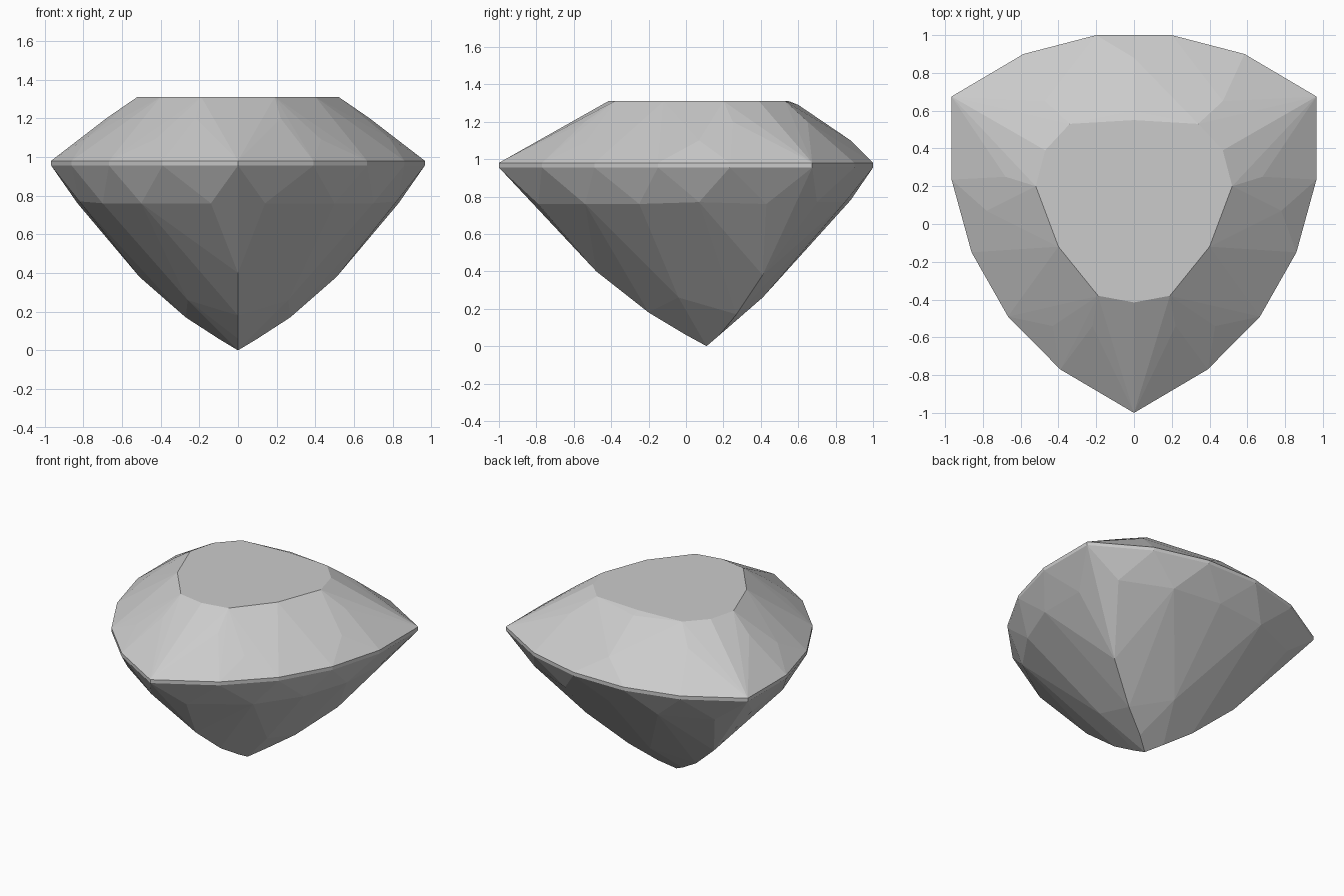
import bpy
import bmesh
import math

cube = bpy.data.objects.get("Cube")
if cube:
    bpy.data.objects.remove(cube, do_unlink=True)

stone = bpy.data.materials.new("stone grey")
stone.use_nodes = True
colour = (0.6, 0.6, 0.6, 1)
stone.diffuse_color = colour
stone.node_tree.nodes["Principled BSDF"].inputs["Base Color"].default_value = colour

GIRDLE_LOW, GIRDLE_HIGH, TABLE = 0.955, 0.98, 1.31


def mirrored(points):
    """Return the points with their reflections across the centre plane."""
    return points + [(-x, y, z) for x, y, z in points if x > 0]


def at_height(outline, z):
    return mirrored([(x, y, z) for x, y in outline])


def cut_part(name, points, seams):
    """Wrap flat facets round the points and leave the seam planes open."""
    bm = bmesh.new()
    for point in points:
        bm.verts.new(point)
    bmesh.ops.convex_hull(bm, input=bm.verts[:])
    loose = [v for v in bm.verts if not v.link_faces]
    bmesh.ops.delete(bm, geom=loose, context="VERTS")
    bmesh.ops.dissolve_limit(bm, angle_limit=math.radians(1.5),
                             verts=bm.verts[:], edges=bm.edges[:])
    caps = [f for f in bm.faces
            if any(all(abs(v.co.z - z) < 1e-4 for v in f.verts) for z in seams)]
    bmesh.ops.delete(bm, geom=caps, context="FACES")
    bmesh.ops.recalc_face_normals(bm, faces=bm.faces[:])
    # An open shell is oriented by its outward direction from the core
    for face in bm.faces:
        centre = face.calc_center_median()
        centre.z -= GIRDLE_LOW
        if face.normal.dot(centre) < 0:
            face.normal_flip()
    mesh = bpy.data.meshes.new(name)
    bm.to_mesh(mesh)
    bm.free()
    mesh.materials.append(stone)
    part = bpy.data.objects.new(name, mesh)
    bpy.context.collection.objects.link(part)
    return part


# Shield outlines of the widest edge and of the flat top
girdle_outline = [(0.2, 1), (0.585, 0.9), (0.966, 0.675), (0.966, 0.235),
                  (0.86, -0.15), (0.667, -0.49), (0.39, -0.77), (0, -1)]
table_outline = [(0, 0.55), (0.34, 0.53), (0.47, 0.39), (0.52, 0.2),
                 (0.4, -0.12), (0.19, -0.38), (0, -0.415)]

# Crown: facet corners between the girdle and the table
crown_corners = mirrored([
    (0, 0.88, 1.1), (0, 0.6, 1.29), (0.47, 0.65, 1.2), (0.68, 0.25, 1.2),
    (0.78, 0.07, 1.1), (0.65, -0.27, 1.08), (0.43, -0.54, 1.09),
    (0.22, -0.54, 1.2), (0, -0.52, 1.25)])
cut_part("crown", at_height(girdle_outline, GIRDLE_HIGH) + crown_corners
         + at_height(table_outline, TABLE), [GIRDLE_HIGH])

# Girdle: thin upright band
cut_part("girdle", at_height(girdle_outline, GIRDLE_LOW)
         + at_height(girdle_outline, GIRDLE_HIGH), [GIRDLE_LOW, GIRDLE_HIGH])

# Pavilion: break facets, three ridges, panel middles and the bottom point
breaks = mirrored([
    (0, 0.88, 0.78), (0.37, 0.85, 0.77), (0.72, 0.7, 0.77), (0.83, 0.43, 0.76),
    (0.82, 0.07, 0.77), (0.7, -0.25, 0.76), (0.5, -0.54, 0.76),
    (0.14, -0.79, 0.76)])
ridges = mirrored([
    (0, -0.48, 0.4), (0, -0.2, 0.18), (0, 0, 0.06),
    (0.51, 0.41, 0.38), (0.27, 0.27, 0.17), (0.1, 0.18, 0.06)])
panels = mirrored([(0, 0.41, 0.26), (0.26, -0.04, 0.26)])
culet = [(0, 0.11, 0)]
cut_part("pavilion", at_height(girdle_outline, GIRDLE_LOW) + breaks + ridges
         + panels + culet, [GIRDLE_LOW])
